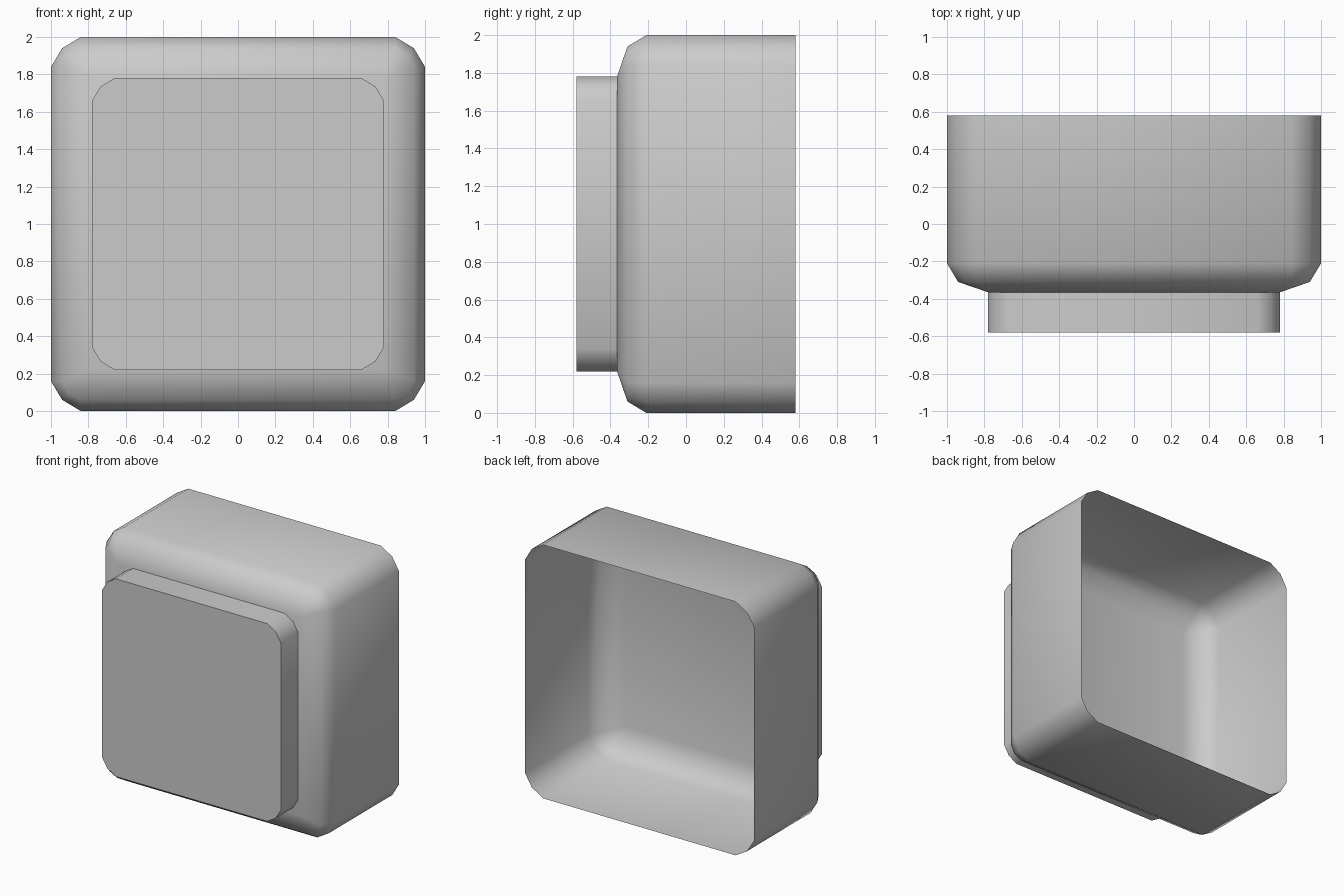
import bpy, bmesh, math

cube = bpy.data.objects.get("Cube")
if cube:
    bpy.data.objects.remove(cube, do_unlink=True)

grey = bpy.data.materials.new("light_grey")
grey.use_nodes = True
colour = (0.6, 0.6, 0.6, 1)
grey.diffuse_color = colour
grey.node_tree.nodes["Principled BSDF"].inputs["Base Color"].default_value = colour


def ring(bm, y, half, mid, flat):
    """Square outline at depth y, each corner rounded with three points."""
    corner = [(half, flat), (mid, mid), (flat, half)]
    verts = []
    for q in range(4):
        for x, z in corner:
            for _ in range(q):
                x, z = -z, x
            verts.append(bm.verts.new((x, y, z + 1)))
    return verts


def loft(name, sections):
    """Skin the outlines from back to front and close the front only."""
    bm = bmesh.new()
    rings = [ring(bm, *s) for s in sections]
    for a, b in zip(rings, rings[1:]):
        for i in range(len(a)):
            j = (i + 1) % len(a)
            bm.faces.new((a[i], a[j], b[j], b[i]))
    bm.faces.new(rings[-1])
    bmesh.ops.remove_doubles(bm, verts=bm.verts, dist=0.001)
    bmesh.ops.recalc_face_normals(bm, faces=bm.faces)
    mesh = bpy.data.meshes.new(name)
    bm.to_mesh(mesh)
    bm.free()
    mesh.materials.append(grey)
    obj = bpy.data.objects.new(name, mesh)
    bpy.context.collection.objects.link(obj)
    bpy.ops.object.select_all(action="DESELECT")
    obj.select_set(True)
    bpy.context.view_layer.objects.active = obj
    bpy.ops.object.shade_smooth_by_angle(angle=math.radians(50))
    return obj


# Hollow housing, open at the back, with a softened front rim
loft("housing", [
    (0.58, 1.0, 0.94, 0.84),
    (-0.21, 1.0, 0.94, 0.84),
    (-0.31, 0.94, 0.905, 0.84),
    (-0.365, 0.78, 0.78, 0.78),
])

# Raised panel on the front
loft("front_panel", [
    (-0.365, 0.78, 0.735, 0.66),
    (-0.58, 0.78, 0.735, 0.66),
])
